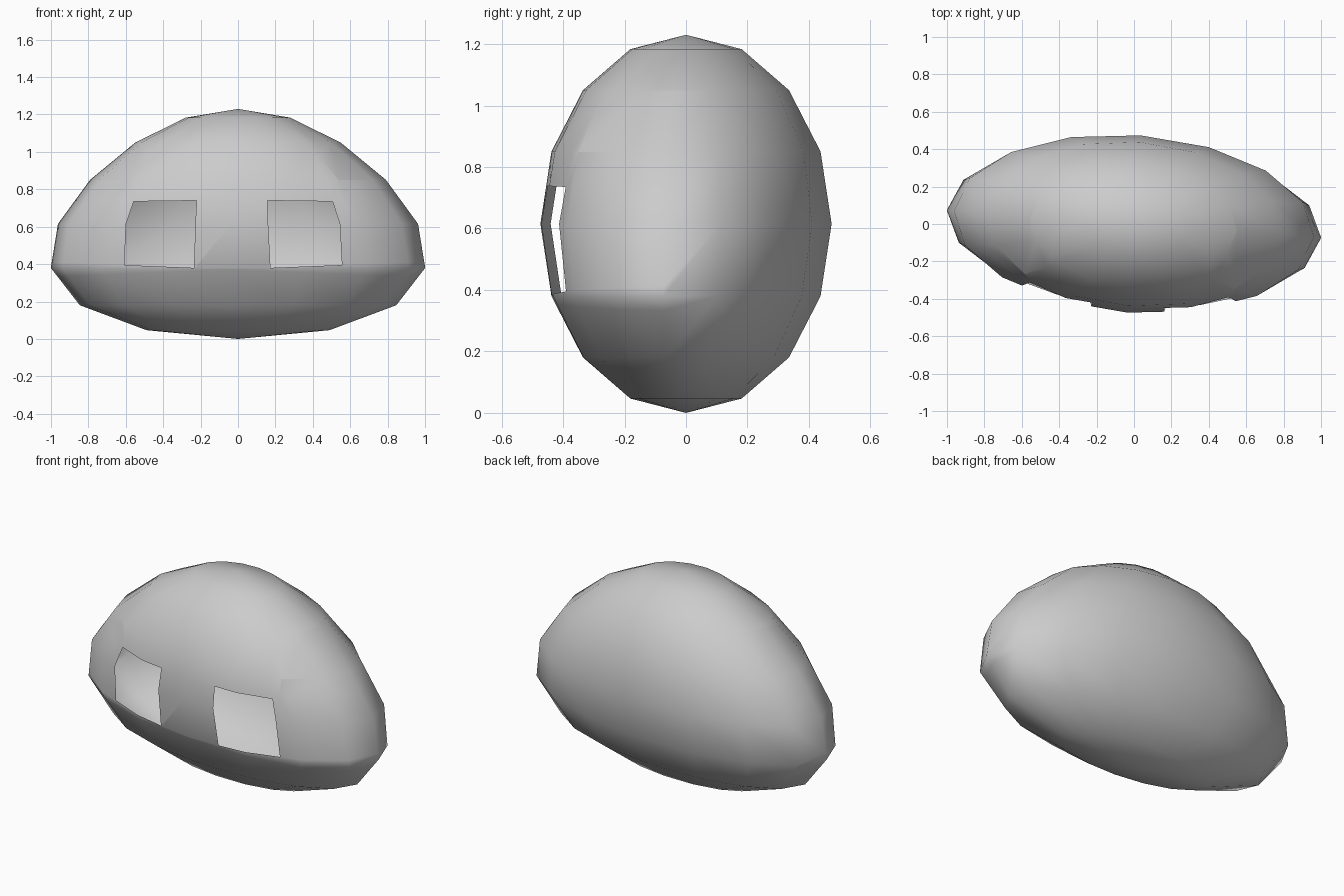
import bpy
import bmesh
from math import radians
from mathutils import Matrix, Vector

default_cube = bpy.data.objects.get("Cube")
if default_cube:
    bpy.data.objects.remove(default_cube, do_unlink=True)

HALF_HEIGHT = 0.615
HALF_DEPTH = 0.475

# One grey material
grey = bpy.data.materials.new("light_grey")
grey.use_nodes = True
colour = (0.6, 0.6, 0.6, 1)
grey.diffuse_color = colour
grey.node_tree.nodes["Principled BSDF"].inputs["Base Color"].default_value = colour


def cut_opening(bm, outline, side):
    """Remove the front surface inside a convex outline of (x, z) points."""
    inside = [f for f in bm.faces if f.calc_center_median().y < 0]
    centre = sum((Vector(p) for p in outline), Vector((0, 0))) / len(outline)
    for i, (x, z) in enumerate(outline):
        nx, nz = outline[(i + 1) % len(outline)]
        origin = Vector((side * x, 0, z))
        normal = Vector((z - nz, 0, side * (nx - x)))
        if normal.dot(Vector((side * centre.x, 0, centre.y)) - origin) < 0:
            normal.negate()
        edges = {e for f in inside for e in f.edges}
        verts = {v for f in inside for v in f.verts}
        cut = bmesh.ops.bisect_plane(
            bm, geom=list(verts) + list(edges) + inside,
            plane_co=origin, plane_no=normal, dist=1e-6)
        inside = [f for f in cut["geom"] if isinstance(f, bmesh.types.BMFace)
                  and normal.dot(f.calc_center_median() - origin) > 0]
    bmesh.ops.delete(bm, geom=inside, context="FACES")


# Hollow shell: a squashed sphere that widens towards the bottom
bm = bmesh.new()
bmesh.ops.create_uvsphere(bm, u_segments=16, v_segments=8, radius=1)
for v in bm.verts:
    c = v.co.z
    v.co.x /= 1.036 + 0.319 * c + 0.046 * c * c
    v.co.y *= HALF_DEPTH
    v.co.z = HALF_HEIGHT * (1 + c)

# Two eye openings through the front
eye_outline = [(0.205, 0.38), (0.583, 0.395), (0.573, 0.615),
               (0.533, 0.735), (0.19, 0.74)]
for side in (-1, 1):
    cut_opening(bm, eye_outline, side)

# Slight turn about the vertical axis
bm.transform(Matrix.Rotation(radians(-4.2), 4, "Z"))
mesh = bpy.data.meshes.new("mask_shell")
bm.to_mesh(mesh)
bm.free()
mesh.materials.append(grey)
for face in mesh.polygons:
    face.use_smooth = True
shell = bpy.data.objects.new("mask_shell", mesh)
bpy.context.collection.objects.link(shell)
